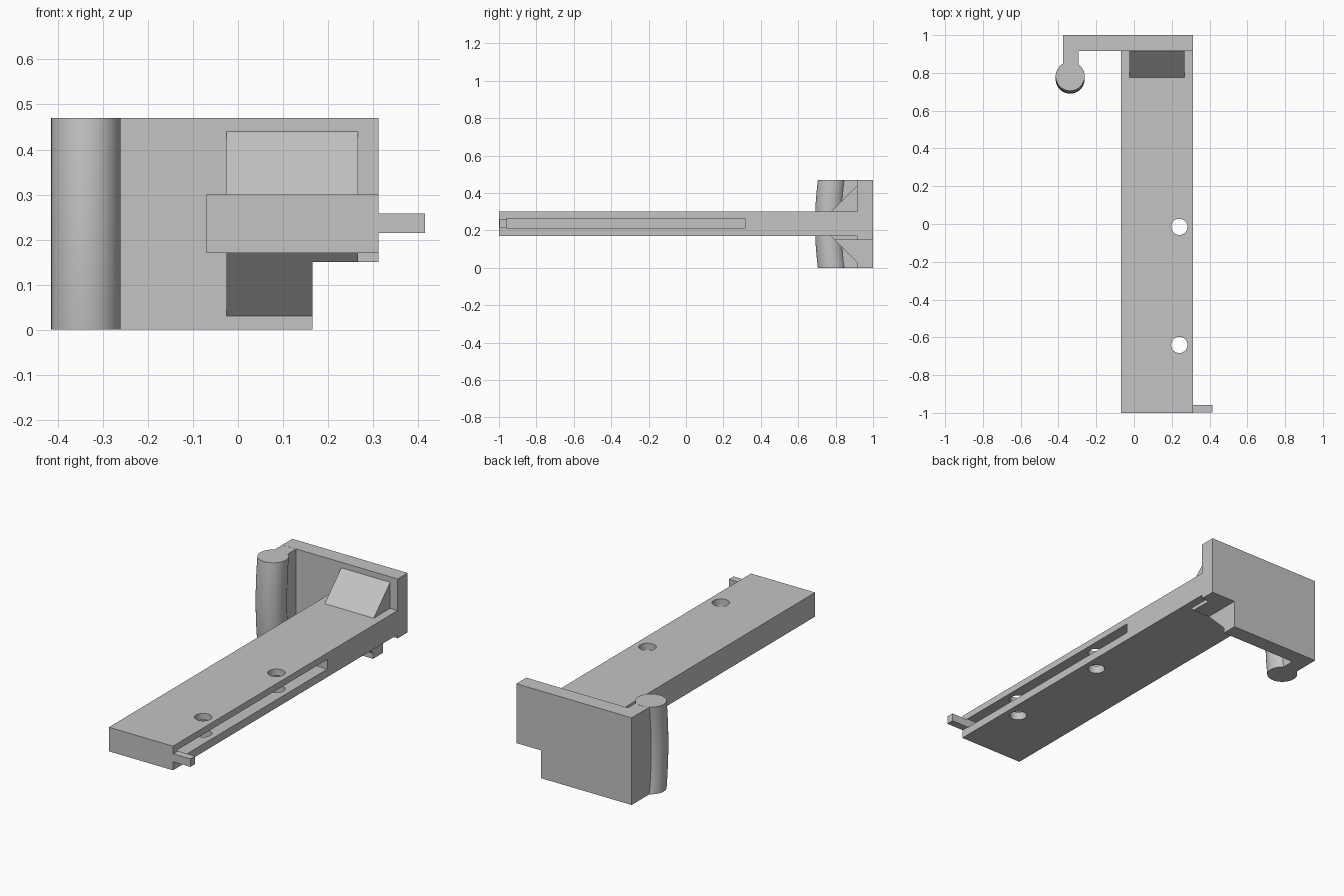
import bpy
import bmesh
import math
from mathutils import Vector

cube = bpy.data.objects.get("Cube")
if cube:
    bpy.data.objects.remove(cube, do_unlink=True)

# One flat grey for the whole bracket
grey = bpy.data.materials.new("plain grey")
grey.use_nodes = True
COLOR = (0.55, 0.55, 0.55, 1)
grey.diffuse_color = COLOR
grey.node_tree.nodes["Principled BSDF"].inputs["Base Color"].default_value = COLOR


def make_object(name, bm):
    bmesh.ops.recalc_face_normals(bm, faces=bm.faces)
    mesh = bpy.data.meshes.new(name)
    bm.to_mesh(mesh)
    bm.free()
    mesh.materials.append(grey)
    obj = bpy.data.objects.new(name, mesh)
    bpy.context.collection.objects.link(obj)
    return obj


def prism(name, profile, axis, start, end):
    """Extrude a 2D profile along x, y or z; profile uses the other two axes in order."""
    bm = bmesh.new()
    i = "xyz".index(axis)
    verts = []
    for point in profile:
        co = list(point)
        co.insert(i, start)
        verts.append(bm.verts.new(co))
    face = bm.faces.new(verts)
    step = Vector((0, 0, 0))
    step[i] = end - start
    out = bmesh.ops.extrude_face_region(bm, geom=[face], use_keep_orig=True)
    moved = [g for g in out["geom"] if isinstance(g, bmesh.types.BMVert)]
    bmesh.ops.translate(bm, vec=step, verts=moved)
    return make_object(name, bm)


def box(name, x0, x1, y0, y1, z0, z1):
    return prism(name, [(x0, y0), (x1, y0), (x1, y1), (x0, y1)], "z", z0, z1)


def circle(cx, cy, r, n):
    return [(cx + r * math.cos(math.tau * k / n), cy + r * math.sin(math.tau * k / n))
            for k in range(n)]


def activate(obj):
    bpy.ops.object.select_all(action="DESELECT")
    obj.select_set(True)
    bpy.context.view_layer.objects.active = obj


def cut(target, cutter):
    cutter.hide_render = True
    mod = target.modifiers.new("cut", "BOOLEAN")
    mod.operation = "DIFFERENCE"
    mod.solver = "EXACT"
    mod.object = cutter
    activate(target)
    bpy.ops.object.modifier_apply(modifier=mod.name)
    bpy.data.objects.remove(cutter, do_unlink=True)


RIGHT, BACK = 0.312, 0.915
ARM_LOW, ARM_HIGH = 0.17, 0.30
TOP = 0.47

# Long arm with a side slot and two through holes
arm = box("arm", -0.07, RIGHT, -1, BACK, ARM_LOW, ARM_HIGH)
cut(arm, box("slot_cutter", 0.17, 0.40, -0.96, 0.315, 0.213, 0.265))
for hole_y in (-0.015, -0.64):
    cut(arm, prism("hole_cutter", circle(0.24, hole_y, 0.043, 32), "z", 0.1, 0.4))
activate(arm)
bpy.ops.object.shade_smooth_by_angle(angle=math.radians(30))

# Small tab at the front end
box("front_tab", RIGHT, 0.415, -0.998, -0.957, 0.215, 0.258)

# End plate with a notched lower corner
prism("end_plate", [(-0.376, 0), (0.165, 0), (0.165, 0.15), (RIGHT, 0.15),
                    (RIGHT, TOP), (-0.376, TOP)], "y", BACK, 1)

# Gussets above and below the arm, the lower one following the notch
prism("upper_gusset", [(0.775, ARM_HIGH), (BACK, ARM_HIGH), (BACK, 0.44)],
      "x", -0.025, 0.267)
prism("lower_gusset", [(0.775, ARM_LOW), (BACK, ARM_LOW), (BACK, 0.03)],
      "x", -0.025, 0.165)
prism("lower_gusset_strip", [(0.775, ARM_LOW), (BACK, ARM_LOW), (BACK, 0.15), (0.795, 0.15)],
      "x", 0.165, 0.267)

# Neck joining the plate to the rounded grip
box("grip_neck", -0.376, -0.294, 0.80, BACK, 0, TOP - 0.0005)

# Rounded grip, bowed slightly forward at mid height
bm = bmesh.new()
LEVELS = 12
rings = []
for level in range(LEVELS + 1):
    t = level / LEVELS
    bow = 0.015 * (1 - (2 * t - 1) ** 2)
    rings.append([bm.verts.new((x, y, TOP * t))
                  for x, y in circle(-0.338, 0.782 - bow, 0.077, 40)])
for low, high in zip(rings, rings[1:]):
    for k in range(len(low)):
        n = (k + 1) % len(low)
        bm.faces.new((low[k], low[n], high[n], high[k]))
bm.faces.new(rings[0])
bm.faces.new(rings[-1])
grip = make_object("grip", bm)
activate(grip)
bpy.ops.object.shade_smooth_by_angle(angle=math.radians(30))
